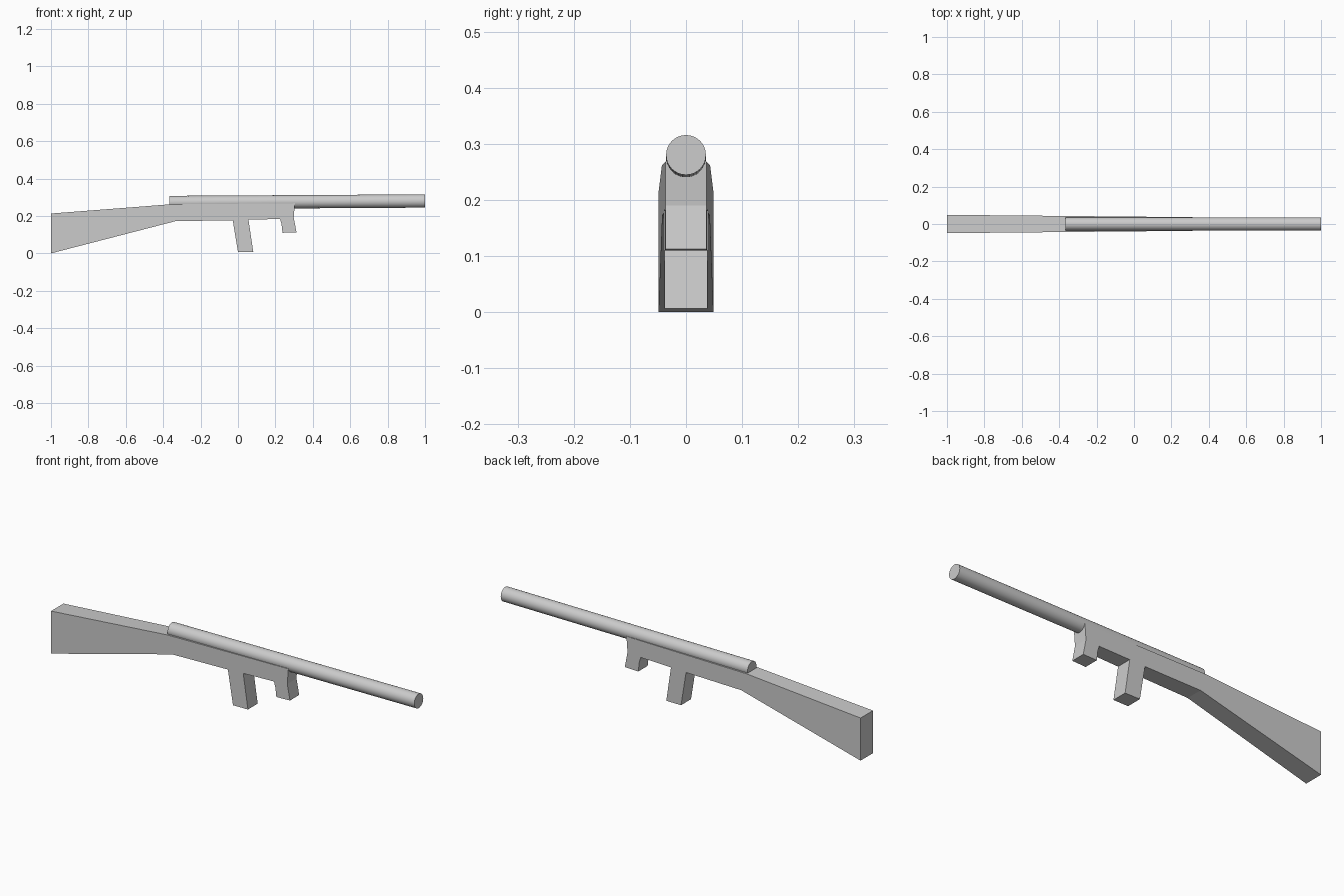
import bpy
import bmesh
import math
from mathutils import Vector

cube = bpy.data.objects.get("Cube")
if cube:
    bpy.data.objects.remove(cube, do_unlink=True)

grey = bpy.data.materials.new("plain grey")
grey.use_nodes = True
grey.diffuse_color = (0.6, 0.6, 0.6, 1)
grey.node_tree.nodes["Principled BSDF"].inputs["Base Color"].default_value = (0.6, 0.6, 0.6, 1)


def half_width(x):
    """The body narrows evenly from the butt to the front."""
    return 0.049 - 0.0096 * (x + 1)


def add_body(name, profile):
    """Extrude a side profile across y, tapering it along x."""
    bm = bmesh.new()
    near = [bm.verts.new((x, -half_width(x), z)) for x, z in profile]
    far = [bm.verts.new((x, half_width(x), z)) for x, z in profile]
    bm.faces.new(near)
    bm.faces.new(far[::-1])
    for i in range(len(profile)):
        j = (i + 1) % len(profile)
        bm.faces.new((near[i], far[i], far[j], near[j]))
    bmesh.ops.recalc_face_normals(bm, faces=bm.faces)
    mesh = bpy.data.meshes.new(name)
    bm.to_mesh(mesh)
    bm.free()
    obj = bpy.data.objects.new(name, mesh)
    bpy.context.collection.objects.link(obj)
    mesh.materials.append(grey)
    return obj


def add_tube(name, start, end, radius):
    """Solid round bar between two points, smooth around its side."""
    start, end = Vector(start), Vector(end)
    axis = end - start
    bpy.ops.mesh.primitive_cylinder_add(vertices=32, radius=radius, depth=axis.length,
                                        location=(start + end) / 2)
    obj = bpy.context.object
    obj.name = name
    obj.rotation_euler = axis.to_track_quat('Z', 'Y').to_euler()
    obj.data.materials.append(grey)
    bpy.ops.object.shade_smooth_by_angle(angle=math.radians(30))
    return obj


# Stock, receiver, rear grip and front grip in one tapered body
add_body("stock_and_grips", [
    (-1, 0), (-0.335, 0.172), (-0.028, 0.177),     # butt and underside
    (0, 0.006), (0.082, 0.006), (0.056, 0.18),     # rear grip
    (0.225, 0.184), (0.233, 0.155), (0.238, 0.11), # front grip, rear edge
    (0.313, 0.112), (0.298, 0.19), (0.304, 0.268), # front grip, front edge
    (-0.365, 0.262), (-1, 0.213),                  # top line
])

# Long barrel resting in the top of the body
add_tube("barrel", (-0.365, 0, 0.272), (1, 0, 0.28), 0.0355)
